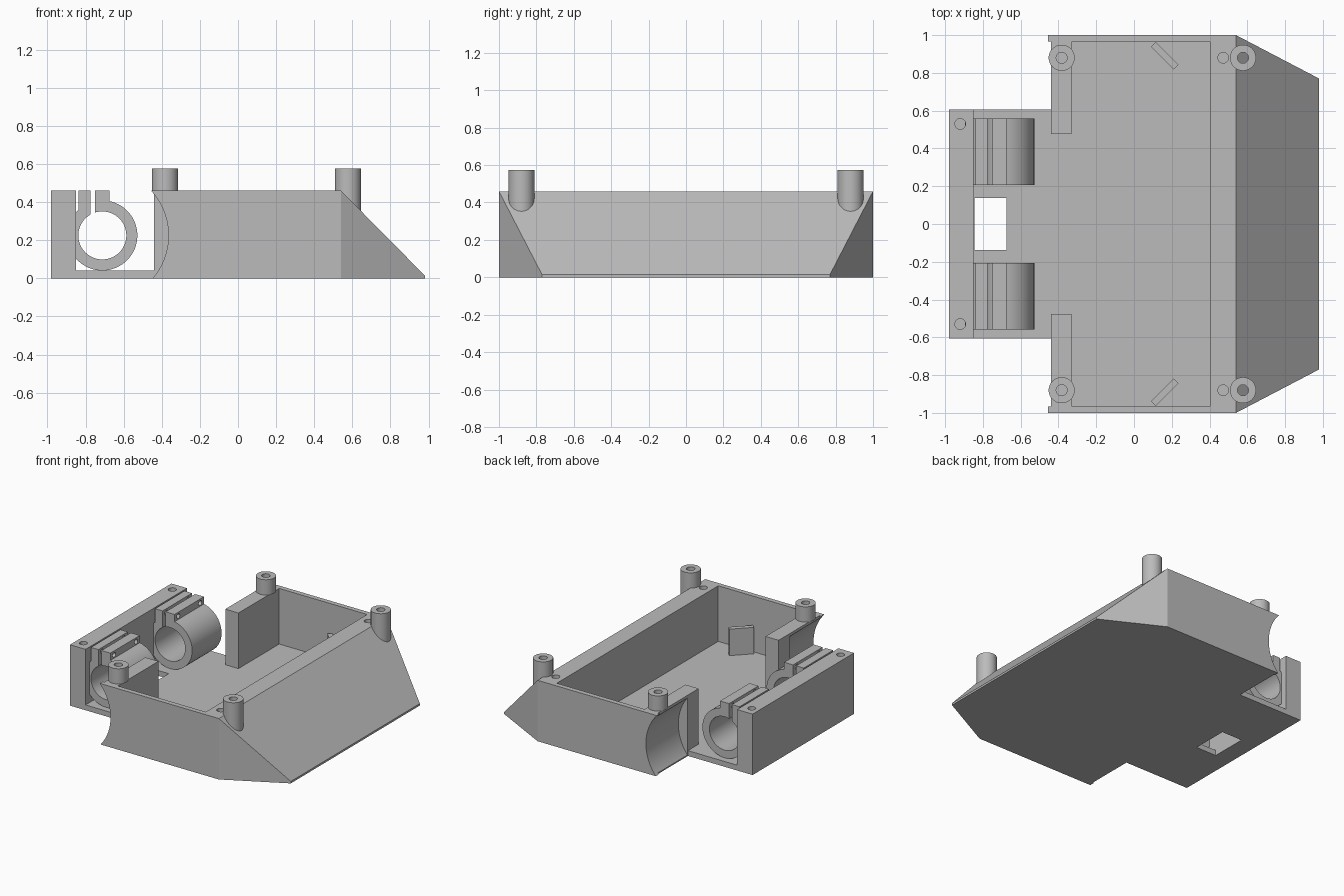
import bpy
import bmesh
import math

cube = bpy.data.objects.get("Cube")
if cube:
    bpy.data.objects.remove(cube, do_unlink=True)

grey = bpy.data.materials.new("plain_grey")
grey.use_nodes = True
colour = (0.5, 0.5, 0.5, 1)
grey.diffuse_color = colour
grey.node_tree.nodes["Principled BSDF"].inputs["Base Color"].default_value = colour


def prism(name, points, axis, lo, hi):
    """Extrude a flat outline along one axis."""
    place = {"x": lambda a, b, t: (t, a, b),
             "y": lambda a, b, t: (a, t, b),
             "z": lambda a, b, t: (a, b, t)}[axis]
    bm = bmesh.new()
    ends = [[bm.verts.new(place(a, b, t)) for a, b in points] for t in (lo, hi)]
    for end in ends:
        bm.faces.new(end)
    n = len(points)
    for i in range(n):
        j = (i + 1) % n
        bm.faces.new((ends[0][i], ends[0][j], ends[1][j], ends[1][i]))
    bmesh.ops.recalc_face_normals(bm, faces=bm.faces)
    mesh = bpy.data.meshes.new(name)
    bm.to_mesh(mesh)
    bm.free()
    mesh.materials.append(grey)
    obj = bpy.data.objects.new(name, mesh)
    bpy.context.scene.collection.objects.link(obj)
    return obj


def box(name, x, y, z):
    return prism(name, [(x[0], y[0]), (x[1], y[0]), (x[1], y[1]), (x[0], y[1])], "z", *z)


def rod(name, centre, radius, axis, lo, hi, sides=48):
    turn = [math.tau * i / sides for i in range(sides)]
    points = [(centre[0] + radius * math.cos(t), centre[1] + radius * math.sin(t)) for t in turn]
    return prism(name, points, axis, lo, hi)


def combine(target, tool, operation="DIFFERENCE"):
    """Apply a boolean and discard the tool."""
    mod = target.modifiers.new("cut", "BOOLEAN")
    mod.operation = operation
    mod.solver = "EXACT"
    mod.object = tool
    bpy.context.view_layer.objects.active = target
    bpy.ops.object.modifier_apply(modifier=mod.name)
    bpy.data.objects.remove(tool, do_unlink=True)


AXLE = (-0.712, 0.225)
FLOOR, RIM, POST_TOP = 0.04, 0.46, 0.575
PLATE = -0.85
parts = []

# Chassis block, from a mirrored plan outline
half = [(0.98, 0.77), (0.54, 1), (-0.455, 1), (-0.455, 0.965),
        (-0.44, 0.965), (-0.44, 0.605), (-0.98, 0.605)]
outline = half + [(x, -y) for x, y in reversed(half)]
chassis = prism("chassis", outline, "z", 0, RIM)
parts.append(chassis)

# Sloped nose
slope = [(0.4016, 0.6), (0.98, 0.015), (1.2, 0.015), (1.2, 0.6)]
combine(chassis, prism("slope_cutter", slope, "y", -1.2, 1.2))

# Tray, opening between the stub walls, and axle bay
combine(chassis, box("tray_cutter", (-0.33, 0.405), (-0.963, 0.963), (FLOOR, 0.7)))
combine(chassis, box("opening_cutter", (-0.6, -0.2), (-0.477, 0.477), (FLOOR, 0.7)))
combine(chassis, box("bay_cutter", (PLATE, -0.44), (-0.7, 0.7), (FLOOR, 0.7)))
combine(chassis, box("window_cutter", (-0.845, -0.675), (-0.137, 0.137), (-0.1, 0.2)))

# Wheel hollows and screw holes
for side in (-1, 1):
    lo, hi = sorted((side * 0.612, side * 1.2))
    combine(chassis, rod("wheel_cutter", AXLE, 0.347, "y", lo, hi, 96))
    for x, y in ((-0.92, 0.53), (0.472, 0.88)):
        combine(chassis, rod("hole_cutter", (x, side * y), 0.028, "z", 0.2, 0.6, 32))

for side, label in ((1, "left"), (-1, "right")):
    # Hollow corner posts
    for x, base, end in ((-0.383, RIM, "rear"), (0.577, 0.3, "nose")):
        centre = (x, side * 0.88)
        post = rod(f"{end}_post_{label}", centre, 0.069, "z", base, POST_TOP)
        combine(post, rod("post_bore", centre, 0.029, "z", base - 0.1, 0.7, 32))
        parts.append(post)

    # Split ring clamps with bolt tabs
    lo, hi = sorted((side * 0.207, side * 0.558))
    clamp = rod(f"motor_clamp_{label}", AXLE, 0.184, "y", lo, hi, 64)
    combine(clamp, box("tabs", (-0.838, -0.675), (lo, hi), (0.3, RIM)), "UNION")
    combine(clamp, rod("bore_cutter", AXLE, 0.126, "y", lo - 0.1, hi + 0.1, 64))
    combine(clamp, box("slot_cutter", (-0.775, -0.75), (lo - 0.1, hi + 0.1), (0.28, 0.6)))
    for y in (lo + 0.045, hi - 0.045):
        combine(clamp, rod("bolt_cutter", (y, 0.43), 0.018, "x", -0.845, -0.6, 24))
    parts.append(clamp)

    # Diagonal upright plates in the tray
    plate = box(f"diagonal_plate_{label}", (-0.085, 0.085), (-0.018, 0.018), (FLOOR, 0.24))
    plate.location = (0.163, side * 0.89, 0)
    plate.rotation_euler.z = -side * math.radians(45)
    parts.append(plate)

# Smooth the round surfaces, keep the edges crisp
bpy.ops.object.select_all(action="DESELECT")
for part in parts:
    part.select_set(True)
bpy.context.view_layer.objects.active = chassis
bpy.ops.object.shade_smooth_by_angle(angle=math.radians(25))
